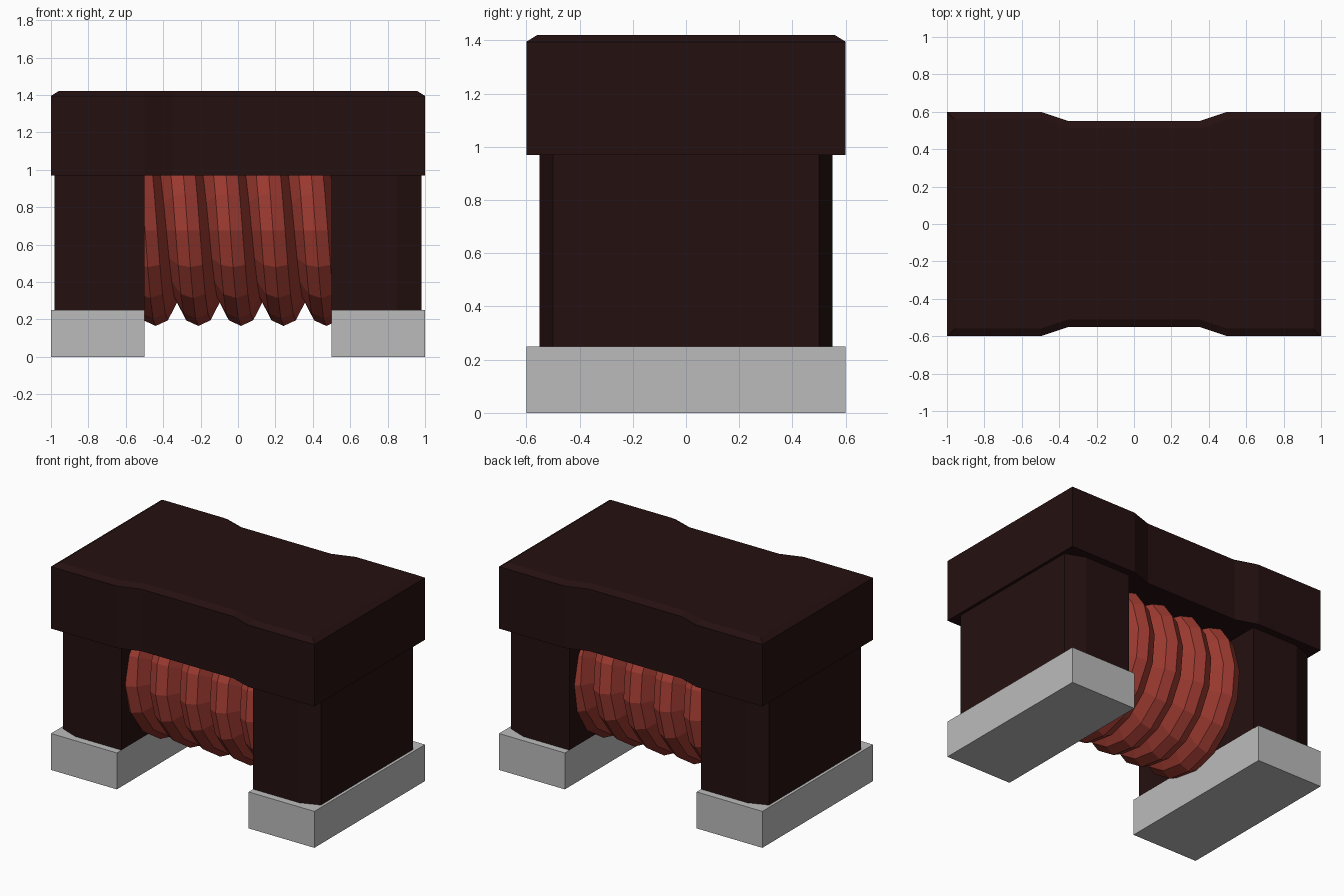
import bpy, bmesh, math

cube = bpy.data.objects.get("Cube")
if cube:
    bpy.data.objects.remove(cube, do_unlink=True)


def material(name, rgb):
    m = bpy.data.materials.new(name)
    m.diffuse_color = (*rgb, 1)
    m.use_nodes = True
    m.node_tree.nodes["Principled BSDF"].inputs["Base Color"].default_value = (*rgb, 1)
    return m


FERRITE = material("dark brown ferrite", (0.018, 0.005, 0.005))
COPPER = material("red enamelled copper", (0.33, 0.042, 0.03))
METAL = material("grey metal", (0.50, 0.50, 0.50))


def finish(bm, name, mat):
    bmesh.ops.recalc_face_normals(bm, faces=bm.faces)
    me = bpy.data.meshes.new(name)
    bm.to_mesh(me)
    bm.free()
    me.materials.append(mat)
    ob = bpy.data.objects.new(name, me)
    bpy.context.collection.objects.link(ob)
    return ob


def loft(name, layers, mat):
    """Solid through stacked outlines, each given as (z, [(x, y), ...])."""
    bm = bmesh.new()
    rings = [[bm.verts.new((x, y, z)) for x, y in pts] for z, pts in layers]
    n = len(rings[0])
    for a, b in zip(rings, rings[1:]):
        for i in range(n):
            j = (i + 1) % n
            bm.faces.new((a[i], a[j], b[j], b[i]))
    bm.faces.new(rings[0][::-1])
    bm.faces.new(rings[-1])
    return finish(bm, name, mat)


# Top cap: waisted slab with a shallow bevel around the top
def cap_outline(inset):
    half = [(1 - inset, 0.6 - inset), (0.5, 0.6 - inset), (0.35, 0.55 - inset)]
    back = half + [(-x, y) for x, y in reversed(half)]
    return back + [(-x, -y) for x, y in back]


loft("top_cap", [(0.97, cap_outline(0)), (1.395, cap_outline(0)),
                 (1.42, cap_outline(0.04))], FERRITE)

# Legs with angled outer corners, each standing on a metal terminal
LEG = [(0.5, -0.55), (0.85, -0.55), (0.98, -0.5), (0.98, 0.5), (0.85, 0.55), (0.5, 0.55)]
PAD = [(0.5, -0.6), (1, -0.6), (1, 0.6), (0.5, 0.6)]
for side, s in (("left", 1), ("right", -1)):
    leg = [(s * x, y) for x, y in LEG]
    pad = [(s * x, y) for x, y in PAD]
    loft(side + "_leg", [(0.25, leg), (0.97, leg)], FERRITE)
    loft(side + "_terminal", [(0, pad), (0.25, pad)], METAL)

# Coil: ridged wire profile (along axis, radius) swept along a helix
PITCH, SEGMENTS, AXIS_Z = 0.228, 16, 0.675
PROFILE = [(-0.114, 0.385), (-0.065, 0.48), (0, 0.51), (0.065, 0.48), (0.114, 0.385)]
bm = bmesh.new()
previous = None
for i in range(-5 * SEGMENTS, int(1.5 * SEGMENTS) + 1):
    a = 2 * math.pi * i / SEGMENTS
    x0 = -0.44 - PITCH * i / SEGMENTS
    row = [bm.verts.new((x0 + dx, -r * math.sin(a), AXIS_Z - r * math.cos(a)))
           for dx, r in PROFILE]
    if previous:
        for j in range(len(row) - 1):
            bm.faces.new((previous[j], previous[j + 1], row[j + 1], row[j]))
    previous = row
bmesh.ops.remove_doubles(bm, verts=bm.verts, dist=0.0005)
# Trim the winding just inside the legs and close its ends
for s in (1, -1):
    bmesh.ops.bisect_plane(bm, geom=bm.verts[:] + bm.edges[:] + bm.faces[:],
                           plane_co=(s * 0.51, 0, 0), plane_no=(s, 0, 0), clear_outer=True)
bmesh.ops.holes_fill(bm, edges=[e for e in bm.edges if e.is_boundary], sides=0)
finish(bm, "wire_coil", COPPER)
